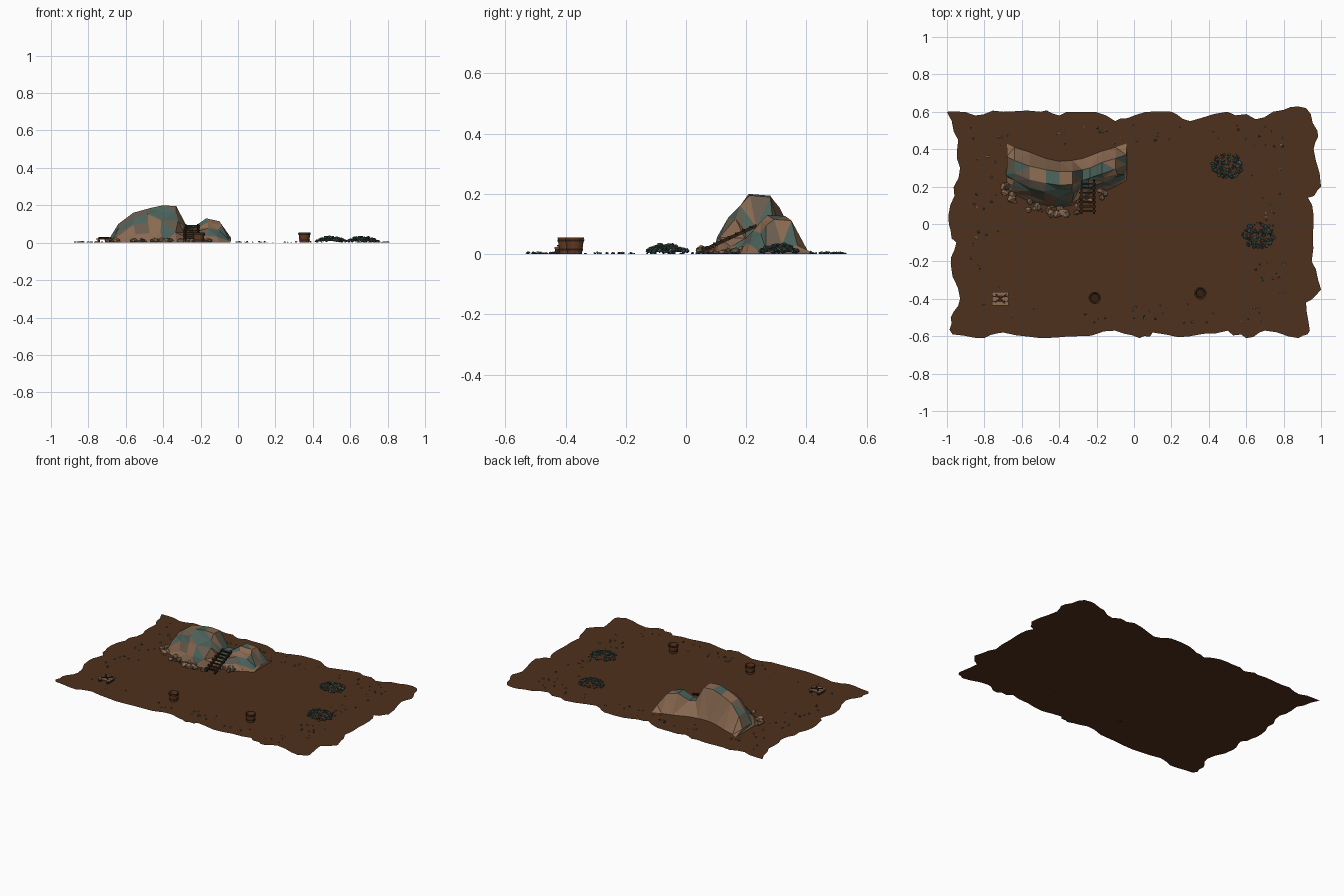
import bpy, bmesh, math, random
from mathutils import Vector, Matrix, noise

random.seed(7)
if "Cube" in bpy.data.objects:
    bpy.data.objects.remove(bpy.data.objects["Cube"])


def material(name, r, g, b):
    """Flat material from an 8-bit screen colour."""
    col = [(c / 255) ** 2.2 for c in (r, g, b)] + [1]
    m = bpy.data.materials.new(name)
    m.use_nodes = True
    m.diffuse_color = col
    bsdf = m.node_tree.nodes["Principled BSDF"]
    bsdf.inputs["Base Color"].default_value = col
    bsdf.inputs["Roughness"].default_value = 0.9
    return m


soil = material("soil brown", 80, 52, 35)
tan = material("tan stone", 136, 105, 82)
grey = material("grey brown stone", 104, 92, 78)
teal = material("teal stone", 76, 98, 90)
slate = material("dark teal stone", 62, 80, 76)
wood = material("bucket wood", 98, 62, 40)
dark = material("dark wood", 52, 36, 27)
board = material("pale board", 142, 108, 82)


def finish(bm, name, mats):
    bmesh.ops.recalc_face_normals(bm, faces=bm.faces[:])
    me = bpy.data.meshes.new(name)
    bm.to_mesh(me)
    bm.free()
    for m in mats:
        me.materials.append(m)
    ob = bpy.data.objects.new(name, me)
    bpy.context.collection.objects.link(ob)
    return ob


def add_stone(bm, pos, size, index=0, flat=0.7):
    """One faceted, randomly squashed stone."""
    sx, sy, sz = (size * random.uniform(0.7, 1.2) for _ in range(3))
    mat = (Matrix.Translation(pos) @ Matrix.Rotation(random.uniform(0, 6), 4, "Z")
           @ Matrix.Diagonal((sx, sy, sz * flat, 1)))
    new = bmesh.ops.create_icosphere(bm, subdivisions=1, radius=1, matrix=mat)["verts"]
    for v in new:
        v.co += Vector([random.uniform(-0.2, 0.2) * size for _ in range(3)])
        v.co.z = max(v.co.z, 0.001)
    for f in {f for v in new for f in v.link_faces}:
        f.material_index = index


def add_beam(bm, a, b, w, h, index=0):
    """Square timber between two points."""
    a, b = Vector(a), Vector(b)
    d = b - a
    rot = d.to_track_quat("X", "Z").to_matrix().to_4x4()
    mat = Matrix.Translation((a + b) / 2) @ rot @ Matrix.Diagonal((d.length, w, h, 1))
    new = bmesh.ops.create_cube(bm, size=1, matrix=mat)["verts"]
    for f in {f for v in new for f in v.link_faces}:
        f.material_index = index


# Ground sheet with a ragged border
north = [(-1, .6), (-.85, .58), (-.7, .6), (-.5, .6), (-.4, .58), (-.25, .6), (-.1, .55), (0, .58),
         (.2, .6), (.3, .55), (.5, .6), (.65, .56), (.8, .61), (.92, .62)]
east = [(.98, .5), (.96, .4), (1, .2), (.93, .14), (.96, 0), (.95, -.2), (1, -.35), (.92, -.42), (.94, -.57)]
south = [(.88, -.61), (.7, -.57), (.6, -.61), (.5, -.57), (.3, -.6), (.1, -.58), (.03, -.61),
         (-.1, -.57), (-.3, -.6), (-.5, -.61), (-.7, -.58), (-.8, -.61)]
west = [(-.97, -.59), (-.98, -.5), (-.93, -.4), (-.98, -.21), (-.95, -.1), (-.99, 0),
        (-.96, .15), (-.93, .3), (-.94, .45)]
rim = [Vector(p) for p in north + east + south + west]
bm = bmesh.new()
ring = []
for i, p in enumerate(rim):
    q = rim[(i + 1) % len(rim)]
    side = Vector((q.y - p.y, p.x - q.x)).normalized()
    ring.append(bm.verts.new((p.x, p.y, 0)))
    for t in (0.3, 0.65):
        m = p.lerp(q, t) + side * random.uniform(-0.015, 0.008)
        ring.append(bm.verts.new((m.x, m.y, 0)))
bm.faces.new(ring)
bmesh.ops.triangulate(bm, faces=bm.faces[:])
ground = finish(bm, "ground", [soil])
if ground.data.polygons[0].normal.z < 0:
    ground.data.flip_normals()

# Cliff: sections along x as (x, front foot, ridge y, height, back foot)
stations = [(-.68, .19, .36, .03, .43), (-.64, .16, .34, .10, .41), (-.56, .12, .31, .16, .385),
            (-.47, .10, .29, .185, .35), (-.40, .09, .28, .2, .335), (-.33, .1, .28, .195, .34),
            (-.275, .14, .29, .09, .35), (-.235, .16, .30, .085, .365), (-.17, .17, .33, .13, .39),
            (-.10, .2, .35, .115, .41), (-.04, .235, .37, .03, .43)]
section = [(0, 0), (.12, .28), (.28, .6), (.45, .83), (.62, 1)]
bm = bmesh.new()
rows = []
for x, fy, ry, h, by in stations:
    row = []
    for t, u in section:
        j = 0.014 if 0 < u < 1 else 0
        row.append(bm.verts.new((x + random.uniform(-j, j), fy + t * (ry - fy) + random.uniform(-j, j), u * h)))
    row.append(bm.verts.new((x, ry, h * 0.97)))
    row.append(bm.verts.new((x, by, 0)))
    rows.append(row)
for a, b in zip(rows, rows[1:]):
    for k in range(len(a) - 1):
        bm.faces.new((a[k], a[k + 1], b[k + 1], b[k]))
bm.faces.new(rows[0])
bm.faces.new(rows[-1])
bmesh.ops.triangulate(bm, faces=bm.faces[:])
bmesh.ops.recalc_face_normals(bm, faces=bm.faces[:])
for f in bm.faces:
    c = f.calc_center_median()
    n = noise.noise(c * 14)
    if f.normal.y > 0.3 or c.z < 0.03:
        f.material_index = 0
    else:
        f.material_index = 2 if n > 0.08 else 1 if n > -0.2 else 0
finish(bm, "cliff", [tan, grey, teal])

# Fallen boulders along the cliff foot
bm = bmesh.new()
for i in range(46):
    x = random.uniform(-.7, -.1)
    foot = min(stations, key=lambda s: abs(s[0] - x))[1]
    size = random.uniform(.008, .024)
    add_stone(bm, (x, foot + random.uniform(-.045, .02), size * 0.5), size, random.choice((0, 0, 1)))
finish(bm, "boulders", [tan, grey])

# Ladder leaning on the cliff
bm = bmesh.new()
low, high = Vector((0, .055, .012)), Vector((0, .235, .095))
for x in (-.28, -.215):
    off = Vector((x, 0, 0))
    add_beam(bm, low + off, high + off, .011, .011)
for i in range(7):
    p = low.lerp(high, (i + 0.6) / 7.4)
    add_beam(bm, p + Vector((-.293, 0, .004)), p + Vector((-.202, 0, .004)), .01, .008)
finish(bm, "ladder", [dark])

# Mounds of small dark stones
for name, cx, cy, r in (("back_mound", .5, .31, .082), ("right_mound", .665, -.06, .085)):
    bm = bmesh.new()
    for i in range(120):
        a, d = random.uniform(0, math.tau), math.sqrt(random.random())
        z = .008 + .028 * (1 - d * d) * random.uniform(.5, 1)
        pos = (cx + r * d * math.cos(a), cy + r * d * math.sin(a) * .85, z)
        add_stone(bm, pos, random.uniform(.005, .011), int(random.random() < .25))
    finish(bm, name, [slate, teal])

# Pebbles scattered around the edges
bm = bmesh.new()
count = 0
while count < 130:
    x, y = random.uniform(-.88, .81), random.uniform(-.53, .53)
    if abs(y) < .42 and -.72 < x < .62:
        continue
    size = random.uniform(.003, .008)
    add_stone(bm, (x, y, size * .5), size, random.choice((0, 1, 1)))
    count += 1
finish(bm, "pebbles", [tan, slate])


def add_lathe(bm, profile, index, sides=14):
    """Closed profile of (radius, height) turned about z."""
    rings = [[bm.verts.new((r * math.cos(math.tau * i / sides), r * math.sin(math.tau * i / sides), z))
              for i in range(sides)] for r, z in profile]
    for a, b in zip(rings, rings[1:]):
        for i in range(sides):
            j = (i + 1) % sides
            bm.faces.new((a[i], a[j], b[j], b[i])).material_index = index
    return rings


# Wooden buckets with dark hoops
for name, x, y in (("left_bucket", .355, -.37), ("right_bucket", -.21, -.395)):
    bm = bmesh.new()
    rings = add_lathe(bm, [(.025, 0), (.032, .055), (.027, .055), (.022, .012)], 0)
    for ring in (rings[0], rings[-1]):
        bm.faces.new(ring).material_index = 1
    for z in (.012, .042):
        r = .025 + .007 * z / .055
        add_lathe(bm, [(r - .001, z), (r + .002, z), (r + .003, z + .006), (r - .001, z + .006)], 1)
    bm.transform(Matrix.Translation((x, y, 0)))
    finish(bm, name, [wood, dark])

# Low pallet with crossed tools on top
bm = bmesh.new()
for y in (-.425, -.4, -.375):
    add_beam(bm, (-.76, y, .02), (-.67, y, .02), .022, .006, 0)
for x in (-.745, -.685):
    add_beam(bm, (x, -.435, .009), (x, -.365, .009), .012, .016, 1)
add_beam(bm, (-.745, -.42, .026), (-.68, -.375, .026), .008, .006, 1)
add_beam(bm, (-.74, -.375, .028), (-.69, -.425, .028), .008, .006, 1)
finish(bm, "pallet", [board, dark])
